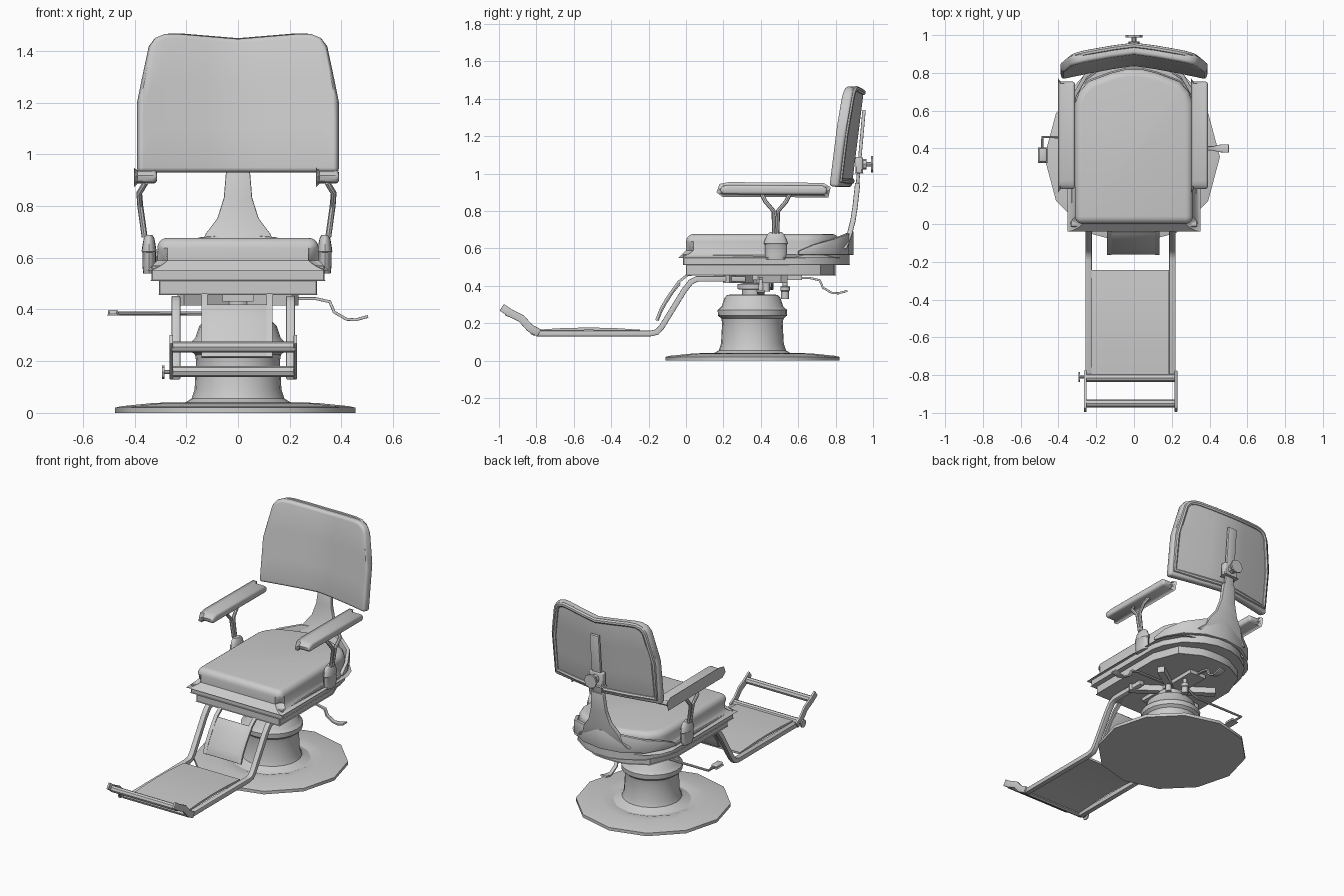
import bpy, bmesh
from math import radians, sin, cos, pi

if "Cube" in bpy.data.objects:
    bpy.data.objects.remove(bpy.data.objects["Cube"])


def finish(ob, bevel=0, seg=3, thick=0):
    """Apply thickness and rounding, then smooth by angle."""
    bpy.ops.object.select_all(action='DESELECT')
    bpy.context.view_layer.objects.active = ob
    ob.select_set(True)
    if thick:
        m = ob.modifiers.new("thickness", 'SOLIDIFY')
        m.thickness, m.offset, m.use_even_offset = thick, 0, True
    if bevel:
        m = ob.modifiers.new("rounding", 'BEVEL')
        m.width, m.segments, m.limit_method, m.angle_limit = bevel, seg, 'ANGLE', radians(50)
    bpy.ops.object.convert(target='MESH')
    ob = bpy.context.object
    bm = bmesh.new()
    bm.from_mesh(ob.data)
    bmesh.ops.recalc_face_normals(bm, faces=bm.faces)
    bm.to_mesh(ob.data)
    bm.free()
    bpy.ops.object.shade_smooth_by_angle(angle=radians(35))
    return ob


def add(name, verts, faces, **kw):
    me = bpy.data.meshes.new(name)
    me.from_pydata(verts, [], faces)
    ob = bpy.data.objects.new(name, me)
    bpy.context.collection.objects.link(ob)
    return finish(ob, **kw)


def loft(name, rings, **kw):
    """Closed rings joined by quads and capped at both ends."""
    n, k = len(rings[0]), len(rings)
    faces = [(r*n + i, r*n + (i+1) % n, (r+1)*n + (i+1) % n, (r+1)*n + i)
             for r in range(k-1) for i in range(n)]
    faces += [tuple(range(n)), tuple(range((k-1)*n, k*n))]
    return add(name, [v for r in rings for v in r], faces, **kw)


def prism(name, half, z0, z1, **kw):
    """Mirrored plan outline (right half, front to back) pulled up in z."""
    o = half + [(-x, y) for x, y in reversed(half)]
    return loft(name, [[(x, y, z) for x, y in o] for z in (z0, z1)], **kw)


def lathe(name, prof, loc, n=24, squash=1, **kw):
    x, y, z0 = loc
    return loft(name, [[(x + squash*r*cos(2*pi*i/n), y + r*sin(2*pi*i/n), z0 + z)
                        for i in range(n)] for r, z in prof], **kw)


def sheet(name, pairs, thick, bevel=0):
    """Ribbon between pairs of points, given thickness."""
    n = len(pairs)
    return add(name, [p for pr in pairs for p in pr],
               [(2*i, 2*i+1, 2*i+3, 2*i+2) for i in range(n-1)], thick=thick, bevel=bevel, seg=2)


def strip(name, pts, x, thick, bevel=0):
    """Ribbon along a (y, z, half width) side path."""
    return sheet(name, [((x-w, y, z), (x+w, y, z)) for y, z, w in pts], thick, bevel)


def box(name, lo, hi, **kw):
    (a, b, c), (d, e, f) = lo, hi
    return loft(name, [[(a, b, z), (d, b, z), (d, e, z), (a, e, z)] for z in (c, f)], **kw)


def tube(name, pts, r, cyclic=False):
    cu = bpy.data.curves.new(name, 'CURVE')
    cu.dimensions, cu.bevel_depth, cu.bevel_resolution, cu.use_fill_caps = '3D', r, 2, True
    s = cu.splines.new('POLY')
    s.points.add(len(pts)-1)
    for p, co in zip(s.points, pts):
        p.co = (*co, 1)
    s.use_cyclic_u = cyclic
    ob = bpy.data.objects.new(name, cu)
    bpy.context.collection.objects.link(ob)
    return finish(ob)


# Pedestal
C = (-0.01, 0.355, 0)
lathe("floor_plate", [(.465, 0), (.465, .02), (.44, .026), (.32, .038), (.27, .04), (.24, .03)], C, n=12)
lathe("column", [(.25, .025), (.205, .04), (.18, .055), (.168, .09), (.162, .2), (.166, .225), (.184, .24),
                 (.186, .27), (.165, .29), (.15, .335), (.135, .352), (.06, .354)], (0, .355, 0))
lathe("spindle", [(.055, .35), (.055, .38), (.08, .382), (.08, .41), (.05, .412), (.05, .46)], (0, .355, 0))

# Under-seat mechanism
for i, s in enumerate((1, -1)):
    b = box(f"cross_bar_{i}", (-.27, -.022, .415), (.27, .022, .458))
    b.location.y, b.rotation_euler.z = .37, s*radians(35)
box("mount_beam", (-.06, .15, .43), (.06, .62, .458))
lathe("release_cup", [(.013, .46), (.013, .4), (.026, .395), (.026, .375), (.021, .37), (.021, .33)], (.03, .53, 0), n=12)
lathe("side_cup", [(.018, .46), (.018, .37)], (.08, .43, 0), n=12)

# Seat frame and cushion
prism("seat_frame", [(.335, -.015), (.335, .58), (.315, .66), (.25, .77), (.14, .845), (.05, .875)], .51, .57, bevel=.004, seg=1)
prism("seat_underframe", [(.305, .0), (.305, .55), (.24, .72), (.11, .79), (.04, .80)], .455, .515, bevel=.004, seg=1)
prism("seat_cushion", [(.312, .0), (.312, .64), (.29, .7), (.24, .755), (.12, .80), (.04, .82)], .55, .677, bevel=.04, seg=5)

# Backrest, bowed and leaning
half = [(.388, 1.2), (.372, 1.28), (.342, 1.42), (.32, 1.45), (.285, 1.464), (.24, 1.465), (.12, 1.455)]
top = [(-x, z) for x, z in half] + [(0, 1.445)] + half[::-1]


def back_y(x, z, d):
    return .835 + d + .125*(z - .93) - .07*(abs(x)/.385)**1.2


rows = [0, .33, .66, 1]
pts = [[(x, back_y(x, .93 + t*(zt-.93), .025), .93 + t*(zt-.93)) for x, zt in top] for t in rows]
n = len(top)
add("backrest", [p for r in pts for p in r],
    [(r*n+i, r*n+i+1, r*n+n+i+1, r*n+n+i) for r in range(3) for i in range(n-1)],
    thick=.052, bevel=.016)
rim = [(x*.93, .955 + (z-.93)*.93) for x, z in top]
rim += [(.36, .965), (.18, .96), (0, .96), (-.18, .96), (-.36, .965)]
tube("back_piping", [(x, back_y(x, z, .047), z) for x, z in rim], .016, True)

# Back support
strip("back_post", [(.845, .60, .19), (.862, .64, .145), (.878, .69, .125), (.893, .75, .08),
                    (.905, .83, .055), (.918, .95, .045)], 0, .028, .005)
strip("back_slide", [(.915, .92, .032), (.952, 1.34, .032)], 0, .018, .003)
box("clamp_bracket", (-.05, .905, 1.0), (.05, .945, 1.09), bevel=.006)
brace = [(.335, .6, .565, .585), (.315, .68, .565, .62), (.255, .785, .565, .65), (.14, .86, .565, .68), (0, .885, .565, .69)]
brace += [(-x, y, a, b) for x, y, a, b in brace[-2::-1]]
sheet("back_brace", [((x, y, a), (x, y, b)) for x, y, a, b in brace], .022, .004)
tube("clamp_screw", [(0, .93, 1.05), (0, .99, 1.05)], .012)
tube("clamp_knob", [(0, .988, 1.05), (0, 1.0, 1.05)], .045)
tube("clamp_boss", [(0, .93, 1.05), (0, .965, 1.05)], .028)

# Armrests and their forked posts
for side, s in (("right", 1), ("left", -1)):
    ax = .352*s - .006
    prof = [(.18, .905), (.2, .89), (.75, .887), (.757, .92), (.73, .936), (.23, .94), (.19, .932)]
    loft(f"armrest_{side}", [[(ax + d, y, z) for y, z in prof] for d in (-.045, .045)], bevel=.015)
    for k, d in (("front", -1), ("back", 1)):
        tube(f"arm_fork_{side}_{k}", [(ax, .48 + d*.075, .89), (ax + s*.024, .48 + d*.055, .85),
                                      (ax + s*.02, .48 + d*.012, .8), (ax + s*.003, .48 + d*.008, .68)], .0115)
    lathe(f"arm_socket_{side}", [(.05, .54), (.058, .57), (.058, .62), (.064, .625), (.06, .64), (.046, .675), (.03, .688)],
          (.34*s - .004, .48, 0), n=16, squash=.45)
    tube(f"arm_bolt_{side}", [(.34*s, .48, .56), (.34*s, .48, .63)], .02)

# Leg rest rails and foot plate
for side, x in (("right", .203), ("left", -.24)):
    strip(f"leg_rail_{side}", [(.32, .437, .017), (.06, .437, .017), (.025, .42, .017), (-.01, .375, .017), (-.13, .18, .017),
                               (-.155, .153, .017), (-.19, .145, .017), (-.8, .145, .017)], x, .03, .004)
strip("foot_plate", [(-.245, .158, .205), (-.38, .167, .205), (-.52, .17, .205), (-.66, .167, .205), (-.8, .158, .205)], -.019, .014)
for side, x in (("right", .222), ("left", -.258)):
    strip(f"foot_bracket_{side}", [(-.785, .147, .007), (-.835, .175, .007), (-.88, .225, .007),
                                   (-.94, .255, .007), (-.985, .285, .007)], x, .042, .003)
for nm, y, z in (("lower", -.815, .16), ("upper", -.95, .255)):
    tube(f"foot_bar_{nm}", [(-.255, y, z), (.22, y, z)], .021)
tube("bracket_screw", [(-.25, -.81, .158), (-.29, -.81, .158)], .008)
tube("bracket_knob", [(-.285, -.81, .158), (-.293, -.81, .158)], .026)

# Calf rest
for side, x in (("right", .122), ("left", -.13)):
    strip(f"calf_arm_{side}", [(.06, .462, .012), (.01, .46, .012), (-.04, .42, .012), (-.1, .335, .012),
                               (-.135, .275, .012), (-.158, .215, .012)], x, .014)
strip("calf_pad", [(-.035, .415, .12), (-.075, .365, .125), (-.11, .31, .125), (-.135, .265, .13), (-.155, .215, .13)], -.005, .018, .004)

# Two curved levers and one cranked lever
lever = [(.08, .442, .008), (.3, .442, .008), (.355, .43, .01), (.372, .39, .012),
         (.42, .362, .012), (.455, .36, .02), (.503, .373, .022)]
strip("rear_lever", lever, 0, .011, .002).location = (0, .36, 0)
side_lever = strip("right_lever", lever, 0, .011, .002)
side_lever.location, side_lever.rotation_euler.z = (0, .4, 0), -pi/2
tube("left_lever", [(-.05, .46, .42), (-.13, .46, .385), (-.485, .46, .385), (-.485, .38, .385)], .008)
box("left_lever_grip", (-.503, .33, .376), (-.463, .4, .398), bevel=.006)
